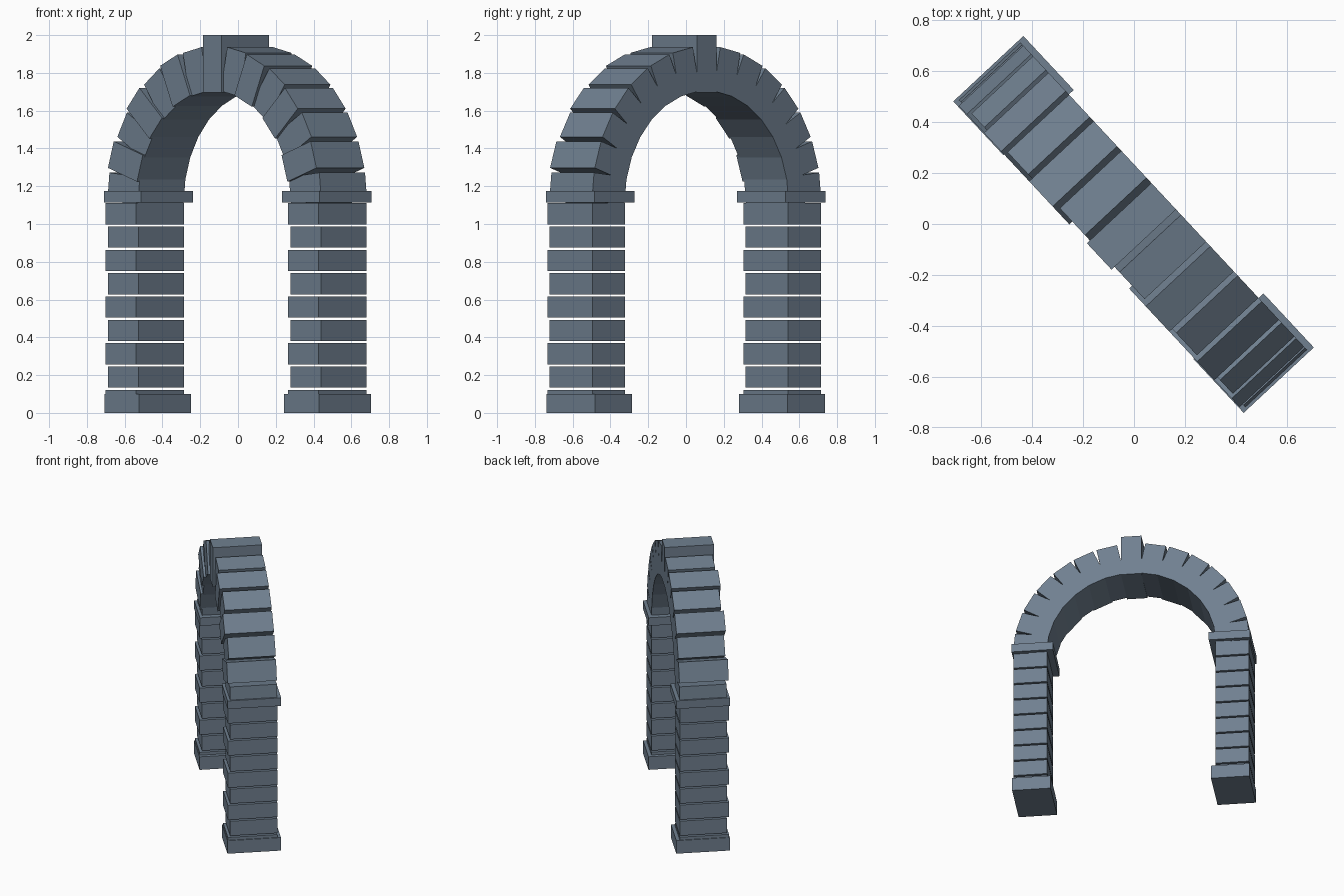
import bpy, bmesh, math
from mathutils import Matrix, Vector

if "Cube" in bpy.data.objects:
    bpy.data.objects.remove(bpy.data.objects["Cube"])

stone = bpy.data.materials.new("slate_grey_stone")
stone.diffuse_color = (0.162, 0.216, 0.279, 1)
stone.use_nodes = True
stone.node_tree.nodes["Principled BSDF"].inputs["Base Color"].default_value = stone.diffuse_color

# The whole arch stands diagonally: local x runs along the span, local y through it
TURN = Matrix.Rotation(math.radians(-47), 4, 'Z')


def block(name, lo, hi, pre=Matrix.Identity(4)):
    """Box from lo to hi, moved by pre, then turned to the diagonal."""
    lo, hi = Vector(lo), Vector(hi)
    bm = bmesh.new()
    bmesh.ops.create_cube(bm, size=1)
    size = hi - lo
    bm.transform(TURN @ pre @ Matrix.Translation((lo + hi) / 2)
                 @ Matrix.Diagonal((*size, 1)))
    me = bpy.data.meshes.new(name)
    bm.to_mesh(me)
    bm.free()
    me.materials.append(stone)
    ob = bpy.data.objects.new(name, me)
    bpy.context.collection.objects.link(ob)


BACK, FRONT, PROUD = 0.16, -0.171, -0.187   # every second stone juts forward
R_IN, R_OUT, SPRING = 0.59, 0.827, 1.112


def pier_block(name, side, u0, u1, v0, v1, z0, z1):
    a, b = sorted((side * u0, side * u1))
    block(name, (a, v0, z0), (b, v1, z1))


for side, label in ((-1, "left"), (1, "right")):
    # Plinth and capital
    pier_block(label + "_plinth", side, 0.563, 0.833, -0.191, 0.185, 0, 0.10)
    pier_block(label + "_capital", side, 0.547, 0.837, -0.191, 0.186, 1.114, 1.176)
    # Pier courses with open joints
    for i in range(9):
        top = 0.122 + 0.1235 * i
        pier_block(f"{label}_pier_stone_{i}", side, R_IN, R_OUT,
                   PROUD if i % 2 == 0 else FRONT, BACK, top - 0.112, top)

# Arch stones, straight sided so the joints open outwards
for k in range(15):
    if k == 7:
        continue
    angle = math.radians(6 + 12 * k)
    pre = Matrix.Translation((0, 0, SPRING)) @ Matrix.Rotation(-angle, 4, 'Y')
    block(f"arch_stone_{k}", (R_IN, PROUD if k % 2 else FRONT, -0.074),
          (R_OUT, BACK, 0.074), pre)

# Keystone
block("keystone", (-0.071, -0.187, SPRING + R_IN - 0.005), (0.071, BACK, 2.0))
